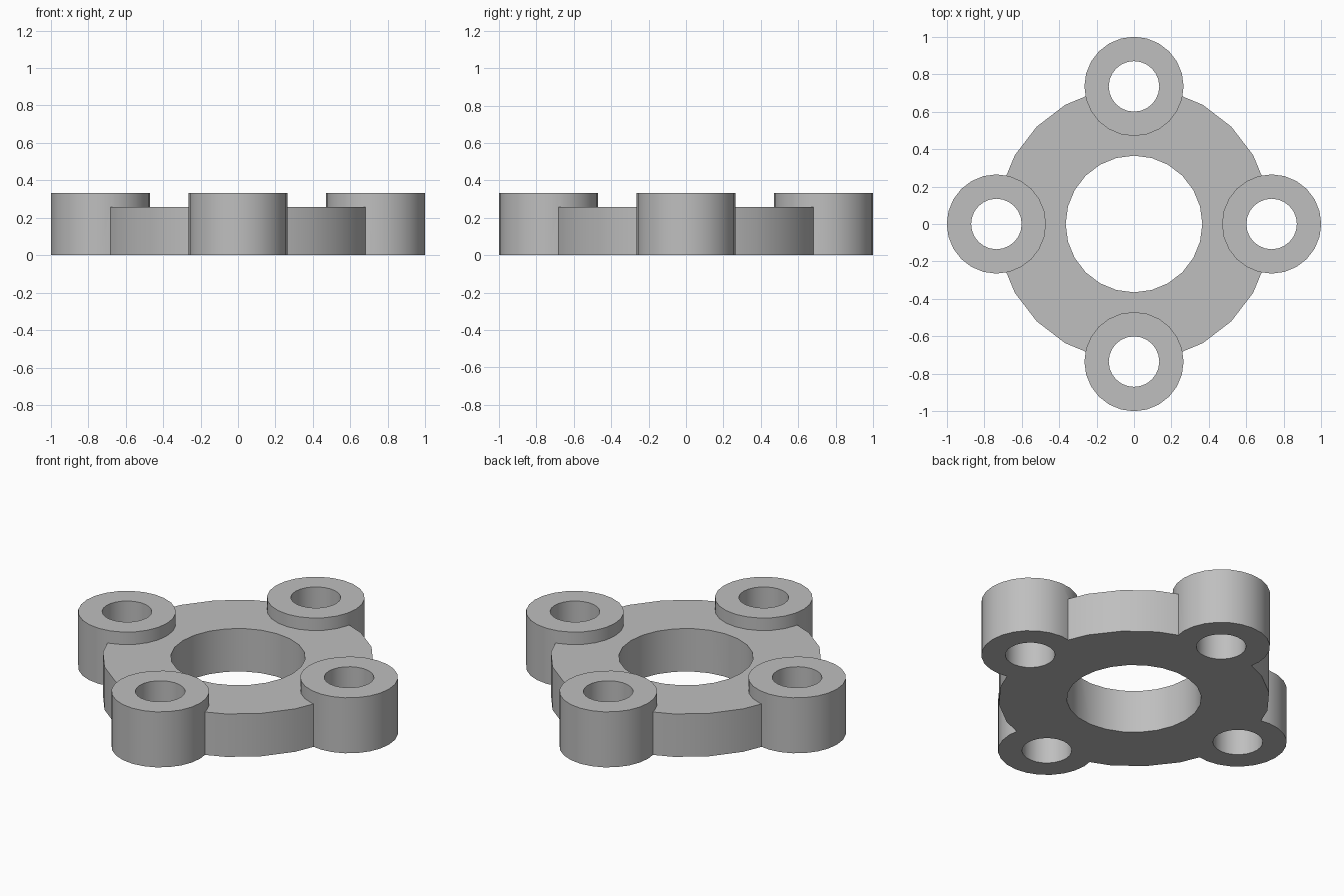
import bpy
from math import cos, sin, pi

if "Cube" in bpy.data.objects:
    bpy.data.objects.remove(bpy.data.objects["Cube"])

SIDES = 24
BOLT_R = 0.735      # distance of the bosses from the centre
BOSS_R, BOLT_HOLE_R = 0.265, 0.135
PLATE_R, BORE_R = 0.735, 0.365
BOSS_H, PLATE_H = 0.332, 0.257

grey = bpy.data.materials.new("plain_grey")
grey.use_nodes = True
colour = (0.52, 0.52, 0.52, 1)
grey.diffuse_color = colour
grey.node_tree.nodes["Principled BSDF"].inputs["Base Color"].default_value = colour


def cylinder(name, radius, bottom, top, x=0, y=0):
    bpy.ops.mesh.primitive_cylinder_add(vertices=SIDES, radius=radius, depth=top - bottom,
                                        location=(x, y, (top + bottom) / 2))
    obj = bpy.context.object
    obj.name = name
    obj.data.materials.append(grey)
    return obj


def combine(body, tool, operation):
    mod = body.modifiers.new(operation.lower(), 'BOOLEAN')
    mod.operation = operation
    mod.solver = 'EXACT'
    mod.object = tool
    bpy.context.view_layer.objects.active = body
    bpy.ops.object.modifier_apply(modifier=mod.name)
    bpy.data.objects.remove(tool)


# Round plate with four raised bosses
flange = cylinder("flange", PLATE_R, 0, PLATE_H)
spots = [(BOLT_R * cos(i * pi / 2), BOLT_R * sin(i * pi / 2)) for i in range(4)]
for x, y in spots:
    combine(flange, cylinder("boss", BOSS_R, 0, BOSS_H, x, y), 'UNION')

# Central bore and bolt holes, cut right through
combine(flange, cylinder("bore_cutter", BORE_R, -1, 1), 'DIFFERENCE')
for x, y in spots:
    combine(flange, cylinder("bolt_hole_cutter", BOLT_HOLE_R, -1, 1, x, y), 'DIFFERENCE')

# Smooth walls, sharp rims
bpy.ops.object.select_all(action='DESELECT')
flange.select_set(True)
bpy.context.view_layer.objects.active = flange
bpy.ops.object.shade_smooth_by_angle(angle=pi / 6)
